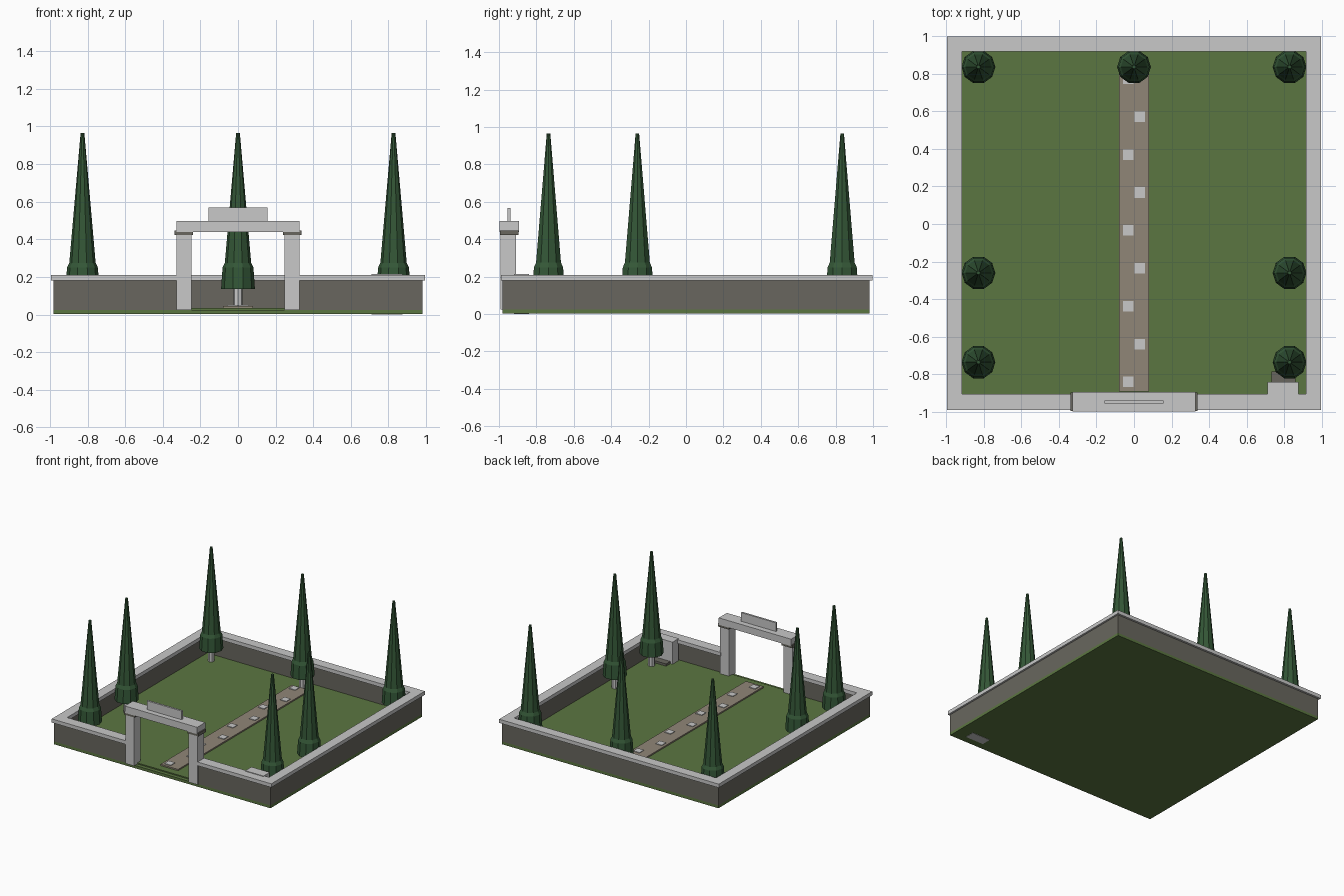
import bpy, bmesh, math

cube = bpy.data.objects.get("Cube")
if cube:
    bpy.data.objects.remove(cube, do_unlink=True)


def material(name, r, g, b):
    m = bpy.data.materials.new(name)
    m.use_nodes = True
    m.diffuse_color = (r, g, b, 1)
    m.node_tree.nodes["Principled BSDF"].inputs["Base Color"].default_value = (r, g, b, 1)
    return m


pale = material("pale_stone", .58, .58, .58)
dark = material("dark_stone", .14, .134, .112)
grass = material("grass_green", .105, .18, .053)
gravel = material("path_brown", .28, .24, .185)
leaf = material("dark_foliage", .034, .095, .038)


def finish(name, bm, mat):
    bmesh.ops.recalc_face_normals(bm, faces=bm.faces)
    mesh = bpy.data.meshes.new(name)
    bm.to_mesh(mesh)
    bm.free()
    mesh.materials.append(mat)
    obj = bpy.data.objects.new(name, mesh)
    bpy.context.collection.objects.link(obj)
    return obj


def box(name, mat, xs, ys, zs):
    """Box given by its extents along each axis."""
    bm = bmesh.new()
    bmesh.ops.create_cube(bm, size=1)
    for v in bm.verts:
        for i, (lo, hi) in enumerate((xs, ys, zs)):
            v.co[i] = lo if v.co[i] < 0 else hi
    return finish(name, bm, mat)


def lathe(name, mat, profile, sides, x, y):
    """Closed faceted solid from (radius, height) rings."""
    bm = bmesh.new()
    rings = []
    for r, z in profile:
        angles = [math.tau * i / sides for i in range(sides)]
        rings.append([bm.verts.new((x + r * math.cos(a), y + r * math.sin(a), z)) for a in angles])
    for low, high in zip(rings, rings[1:]):
        for i in range(sides):
            j = (i + 1) % sides
            bm.faces.new((low[i], low[j], high[j], high[i]))
    bm.faces.new(rings[0])
    bm.faces.new(rings[-1])
    return finish(name, bm, mat)


# Ground and raised lawn
box("ground", grass, (-.98, .98), (-.98, .98), (.002, .025))
box("lawn", grass, (-.95, .95), (-.95, .95), (.02, .034))

# Boundary walls with overhanging caps
WALL, CAP = (.024, .18), (.18, .21)
box("back_wall", dark, (-.93, .93), (.93, .98), WALL)
box("back_cap", pale, (-.915, .915), (.917, .997), CAP)
for side, s in (("left", 1), ("right", -1)):
    def span(a, b):
        return tuple(sorted((s * a, s * b)))

    box(side + "_wall", dark, span(.93, .98), (-.98, .98), WALL)
    box(side + "_cap", pale, span(.915, .995), (-.99, .997), CAP)
    box(side + "_front_wall", dark, span(.32, .93), (-.98, -.93), WALL)
    box(side + "_front_cap", pale, span(.32, .915), (-.99, -.905), CAP)
    # Gate posts and capitals
    box(side + "_gate_post", pale, span(.247, .327), (-.991, -.908), (.024, .43))
    box(side + "_gate_capital", dark, span(.238, .337), (-.994, -.895), (.423, .448))

# Gate beam and blank plaque
box("gate_lintel", pale, (-.328, .328), (-.997, -.892), (.44, .497))
box("gate_plaque", pale, (-.158, .158), (-.954, -.938), (.497, .568))

# Path with staggered stepping stones
box("path", gravel, (-.08, .08), (-.89, .81), (.03, .045))
for i in range(9):
    x, y = (.03 if i % 2 else -.03), -.84 + .2015 * i
    box(f"stepping_stone_{i + 1}", pale, (x - .028, x + .028), (y - .028, y + .028), (.04, .05))

# Stone block and low slab in the front corner
box("corner_block", pale, (.71, .875), (-.92, -.84), (0, .215))
box("corner_slab", dark, (.73, .86), (-.845, -.785), (.03, .052))

# Tapered trees
crown = [(.09, .137), (.082, .25), (.07, .275), (.01, .965)]
spots = [(0, .835)] + [(x, y) for x in (-.827, .827) for y in (-.735, -.26, .835)]
for i, (x, y) in enumerate(spots):
    lathe(f"tree_trunk_{i + 1}", pale, [(.025, .03), (.025, .16)], 8, x, y)
    lathe(f"tree_crown_{i + 1}", leaf, crown, 10, x, y)
